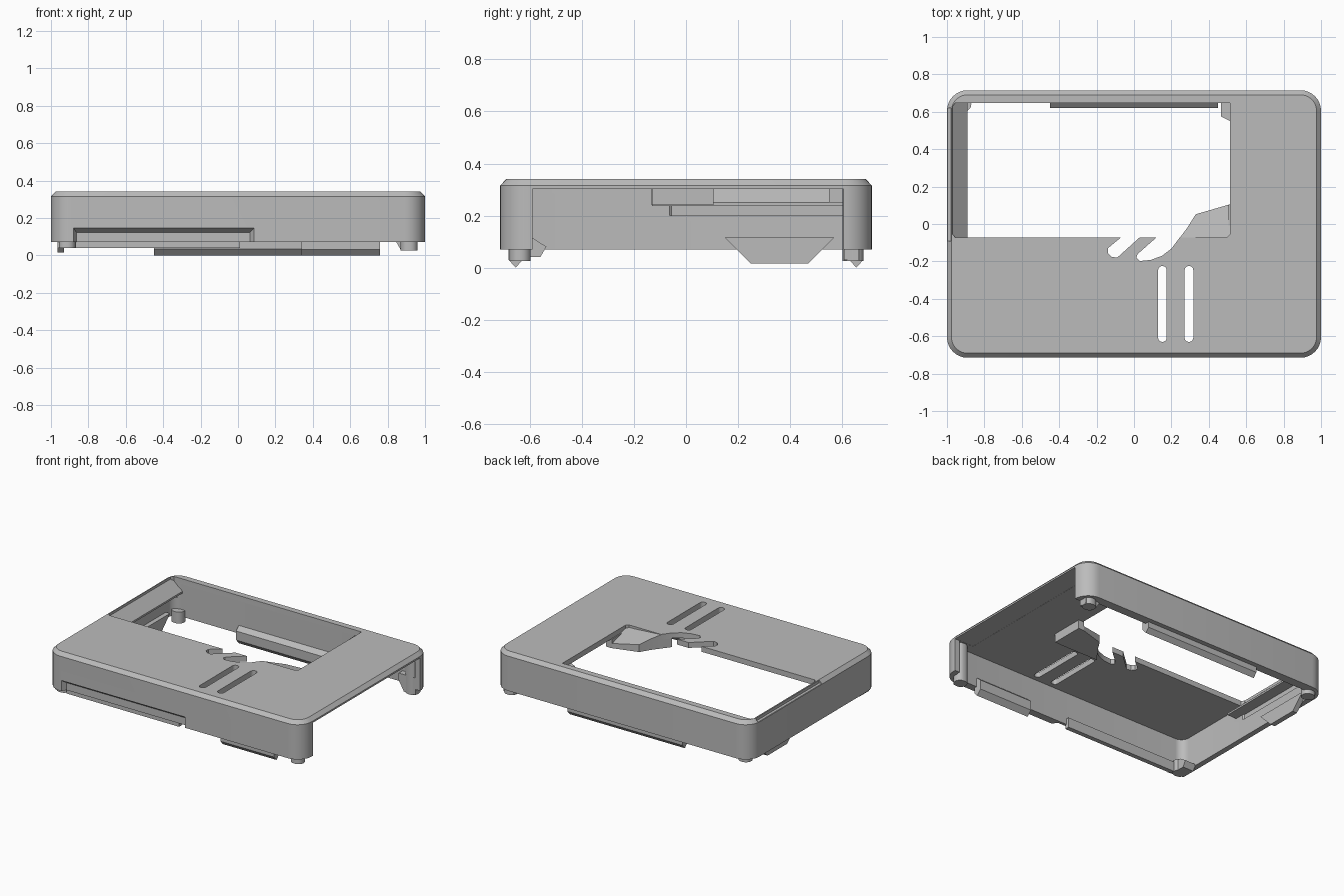
import bpy, bmesh, math

if "Cube" in bpy.data.objects:
    bpy.data.objects.remove(bpy.data.objects["Cube"])

plastic = bpy.data.materials.new("grey plastic")
plastic.diffuse_color = (0.5, 0.5, 0.5, 1)
plastic.use_nodes = True
plastic.node_tree.nodes["Principled BSDF"].inputs["Base Color"].default_value = plastic.diffuse_color


def loft(name, rings):
    """Solid skinned through rings of equal point count, capped at both ends."""
    bm = bmesh.new()
    vs = [[bm.verts.new(p) for p in r] for r in rings]
    n = len(vs[0])
    bm.faces.new(vs[0])
    bm.faces.new(vs[-1])
    for a, b in zip(vs, vs[1:]):
        for i in range(n):
            bm.faces.new((a[i], a[(i + 1) % n], b[(i + 1) % n], b[i]))
    bmesh.ops.recalc_face_normals(bm, faces=bm.faces)
    me = bpy.data.meshes.new(name)
    bm.to_mesh(me)
    bm.free()
    me.materials.append(plastic)
    ob = bpy.data.objects.new(name, me)
    bpy.context.collection.objects.link(ob)
    return ob


def prism(name, pts, lo, hi, axis="z"):
    """Extrude a 2D outline along an axis."""
    place = {"x": lambda a, b, t: (t, a, b),
             "y": lambda a, b, t: (a, t, b),
             "z": lambda a, b, t: (a, b, t)}[axis]
    return loft(name, [[place(a, b, t) for a, b in pts] for t in (lo, hi)])


def rect(x0, x1, y0, y1):
    return [(x0, y0), (x1, y0), (x1, y1), (x0, y1)]


def rounded(x0, x1, y0, y1, r, n=8):
    pts = []
    corners = [(x1 - r, y1 - r), (x0 + r, y1 - r), (x0 + r, y0 + r), (x1 - r, y0 + r)]
    for k, (cx, cy) in enumerate(corners):
        for i in range(n + 1):
            a = math.pi / 2 * (k + i / n)
            pts.append((cx + r * math.cos(a), cy + r * math.sin(a)))
    return pts


def cut(target, cutter):
    m = target.modifiers.new("cut", "BOOLEAN")
    m.operation, m.solver, m.object = "DIFFERENCE", "EXACT", cutter
    bpy.context.view_layer.objects.active = target
    bpy.ops.object.modifier_apply(modifier=m.name)
    bpy.data.objects.remove(cutter)


# Case shell with chamfered top rim
shell = loft("case_shell", [
    [(x, y, z) for x, y in rounded(-1 + d, 1 - d, -0.715 + d, 0.715 - d, 0.11 - d)]
    for d, z in ((0, 0.07), (0, 0.315), (0.024, 0.34))])
cut(shell, prism("cavity", rounded(-0.962, 0.962, -0.662, 0.652, 0.06), -0.1, 0.302))

# Display window with the two curved flexing slots on its lower edge
window = [(-0.97, 0.63), (-0.97, -0.055), (-0.955, -0.072), (-0.07, -0.072),
          (-0.14, -0.13), (-0.14, -0.155), (-0.12, -0.175), (-0.09, -0.18),
          (0.03, -0.072), (0.12, -0.072), (0.02, -0.16), (0.012, -0.18),
          (0.03, -0.198), (0.09, -0.192), (0.15, -0.17), (0.2, -0.132),
          (0.245, -0.072), (0.495, -0.072), (0.512, -0.055), (0.512, 0.648),
          (-0.955, 0.648)]
cut(shell, prism("window_cut", window, 0.2, 0.5))

# Two long vent slots
for x in (0.152, 0.294):
    cut(shell, prism("slot_cut", rounded(x - 0.023, x + 0.023, -0.63, -0.225, 0.022), 0.2, 0.5))

# Open right side
cut(shell, prism("port_cut", rect(-0.59, 0.605, -0.1, 0.303), 0.85, 1.1, "x"))

# Lowered rim on the left edge
cut(shell, prism("rim_cut", rect(-1.05, -0.978, -0.09, 0.62), 0.318, 0.5))

# Tapered recess along the front bottom
cut(shell, loft("recess_cut", [
    [(x, -0.735, z) for x, z in rect(-0.89, 0.1, 0, 0.16)],
    [(x, -0.682, z) for x, z in rect(-0.863, 0.064, 0, 0.122)]]))

# Lip behind the front recess
prism("front_lip", rect(-0.87, 0.01, -0.672, -0.64), 0.04, 0.11)

# Sloped rib beside the window
prism("left_rib", [(-0.972, 0.325), (-0.89, 0.25), (-0.89, 0.237), (-0.972, 0.237)],
      -0.13, 0.655, "y")

# Press lever: ramp in the window and block beneath the plate
ramp = [(0.2, -0.132), (0.245, -0.073), (0.285, -0.02), (0.33, 0.052),
        (0.512, 0.105), (0.512, -0.132)]
loft("lever_ramp", [
    [(x, y, 0.24) for x, y in ramp],
    [(x, y, 0.338 - 0.37 * (y + 0.072) if y > -0.1 else 0.339) for x, y in ramp]])
prism("lever_block", rect(0.505, 0.55, -0.13, 0.105), 0.24, 0.304)

# Corner tab at the window
prism("window_tab", [(0.465, 0.66), (0.465, 0.575), (0.515, 0.55), (0.55, 0.55),
                     (0.55, 0.66)], 0.25, 0.304)

# Snap clips with V-shaped tips, front and back
for name, s, x0, x1 in (("front_clip", -1, 0.34, 0.76), ("back_clip", 1, -0.45, 0.45)):
    prism(name, [(s * y, z) for y, z in ((0.655, 0.13), (0.62, 0.1), (0.622, 0.035),
                                         (0.655, 0.0), (0.682, 0.03), (0.682, 0.13))],
          x0, x1, "x")

# Trapezoid clip on the left wall
prism("left_clip", [(0.15, 0.115), (0.57, 0.115), (0.47, 0.015), (0.25, 0.015)],
      -0.966, -0.93, "x")

# Locating pegs at the corners
for x, z in ((0.915, 0.025), (-0.915, 0.04)):
    for y in (-0.637, 0.643):
        prism("corner_peg", rounded(x - 0.045, x + 0.045, y - 0.042, y + 0.04, 0.04),
              z, 0.12 if x < 0 else 0.304)

# Small brackets by the pegs
prism("left_bracket", [(-0.66, 0.12), (-0.59, 0.115), (-0.537, 0.08), (-0.56, 0.04),
                       (-0.66, 0.04)], -0.966, -0.88, "x")
prism("right_bracket", [(0.83, 0.1), (0.87, 0.03), (0.96, 0.03), (0.96, 0.15),
                        (0.83, 0.15)], 0.608, 0.665, "y")

# Smooth rounded corners, keep edges crisp
for ob in bpy.context.collection.objects:
    ob.select_set(True)
bpy.context.view_layer.objects.active = shell
bpy.ops.object.shade_smooth_by_angle(angle=math.radians(25))
